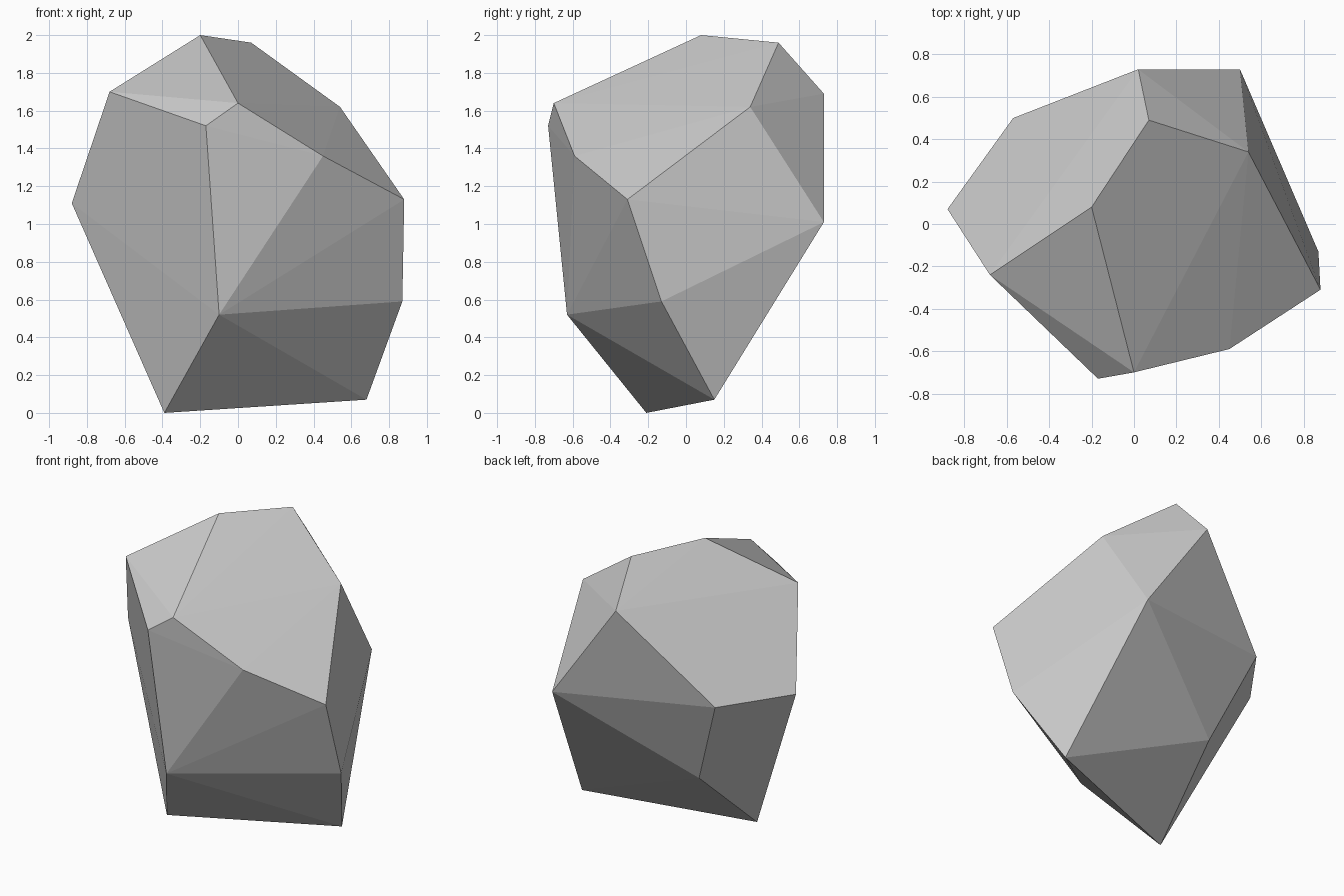
import bpy
import bmesh
from mathutils import Vector

# Remove the default cube only
default_cube = bpy.data.objects.get("Cube")
if default_cube:
    bpy.data.objects.remove(default_cube, do_unlink=True)


def make_material(name, colour):
    """Plain material with one flat colour."""
    material = bpy.data.materials.new(name)
    material.use_nodes = True
    material.diffuse_color = colour
    shader = material.node_tree.nodes["Principled BSDF"]
    shader.inputs["Base Color"].default_value = colour
    shader.inputs["Roughness"].default_value = 0.9
    return material


def make_faceted_stone(name, corners, material):
    """Wrap the corner points in a flat-faced convex shell."""
    bm = bmesh.new()
    for corner in corners:
        bm.verts.new(Vector(corner))
    hull = bmesh.ops.convex_hull(bm, input=bm.verts[:])
    loose = [v for v in set(hull["geom_interior"] + hull["geom_unused"])
             if isinstance(v, bmesh.types.BMVert)]
    bmesh.ops.delete(bm, geom=loose, context="VERTS")
    bmesh.ops.recalc_face_normals(bm, faces=bm.faces[:])
    mesh = bpy.data.meshes.new(name)
    bm.to_mesh(mesh)
    bm.free()
    mesh.materials.append(material)
    mesh.shade_flat()
    stone = bpy.data.objects.new(name, mesh)
    bpy.context.collection.objects.link(stone)
    return stone


# Corner points of the chipped stone, grouped from the crown to the foot
crown = [(-.2, .08, 2), (.07, .49, 1.96), (.02, .73, 1.69), (-.68, -.24, 1.7)]
shoulder = [(0, -.7, 1.64), (-.17, -.73, 1.52), (.54, .34, 1.62), (.45, -.59, 1.36)]
waist = [(-.88, .07, 1.11), (-.57, .5, 1.1), (.5, .73, 1.01), (.88, -.31, 1.13)]
lower = [(-.1, -.63, .52), (.87, -.13, .59), (-.33, .33, .49)]
foot = [(-.39, -.21, 0), (.68, .15, .07)]

stone_grey = make_material("stone grey", (0.6, 0.6, 0.6, 1.0))
make_faceted_stone("rock", crown + shoulder + waist + lower + foot, stone_grey)
